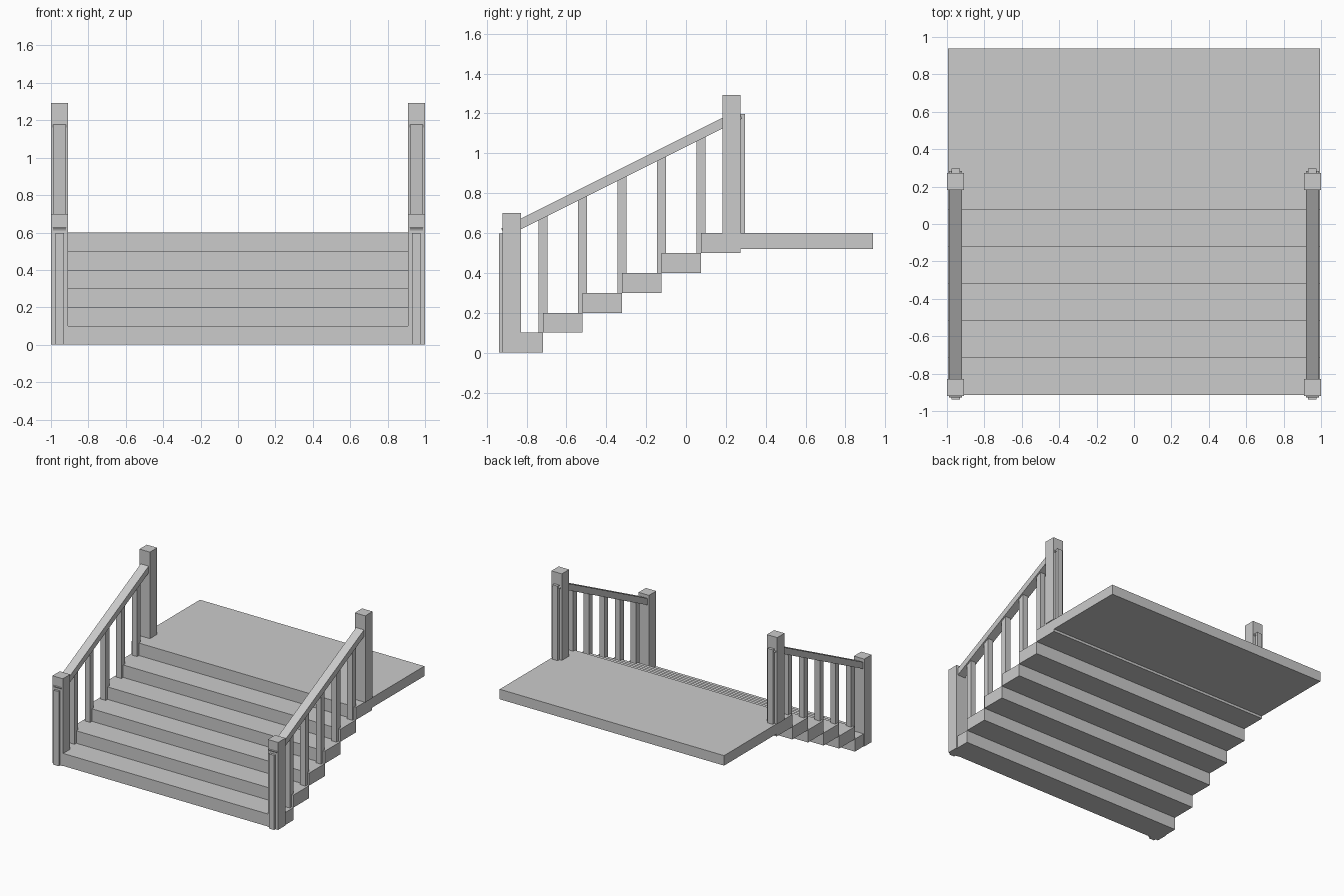
import bpy
from math import atan2, hypot

if "Cube" in bpy.data.objects:
    bpy.data.objects.remove(bpy.data.objects["Cube"])


def box(name, x, y, z):
    """Box from (min, max) ranges on each axis."""
    bpy.ops.mesh.primitive_cube_add(size=1, location=[(a + b) / 2 for a, b in (x, y, z)])
    ob = bpy.context.object
    ob.name = name
    ob.scale = [b - a for a, b in (x, y, z)]
    return ob


# Steps: six stacked treads rising to the landing
TREAD, RISE, START = 0.198, 0.1, -0.915
W = 0.994
for i in range(6):
    y = START + i * TREAD
    box(f"step_{i + 1}", (-W, W), (y, y + TREAD), (i * RISE, (i + 1) * RISE))

# Landing slab
box("landing", (-W, W), (START + 6 * TREAD, 0.938), (0.52, 0.6))

# Railings on both sides
for side, label in ((-1, "left"), (1, "right")):
    cx = side * 0.954

    def xr(w):
        return (cx - w / 2, cx + w / 2)

    # Newel posts
    box(f"{label}_lower_post", xr(0.092), (-0.92, -0.828), (0, 0.7))
    box(f"{label}_upper_post", xr(0.092), (0.182, 0.274), (0.6, 1.293))

    # Balusters on each step edge
    for i in range(7):
        y = START + i * TREAD
        box(f"{label}_baluster_{i + 1}", xr(0.046), (y - 0.023, y + 0.023),
            (i * RISE, i * RISE + 0.597))

    # Sloped handrail
    y0, z0, y1, z1 = -0.916, 0.602, 0.272, 1.196
    length = hypot(y1 - y0, z1 - z0)
    rail = box(f"{label}_handrail", xr(0.07), (-length / 2, length / 2), (-0.024, 0.024))
    rail.location = (cx, (y0 + y1) / 2, (z0 + z1) / 2)
    rail.rotation_euler.x = atan2(z1 - z0, y1 - y0)
